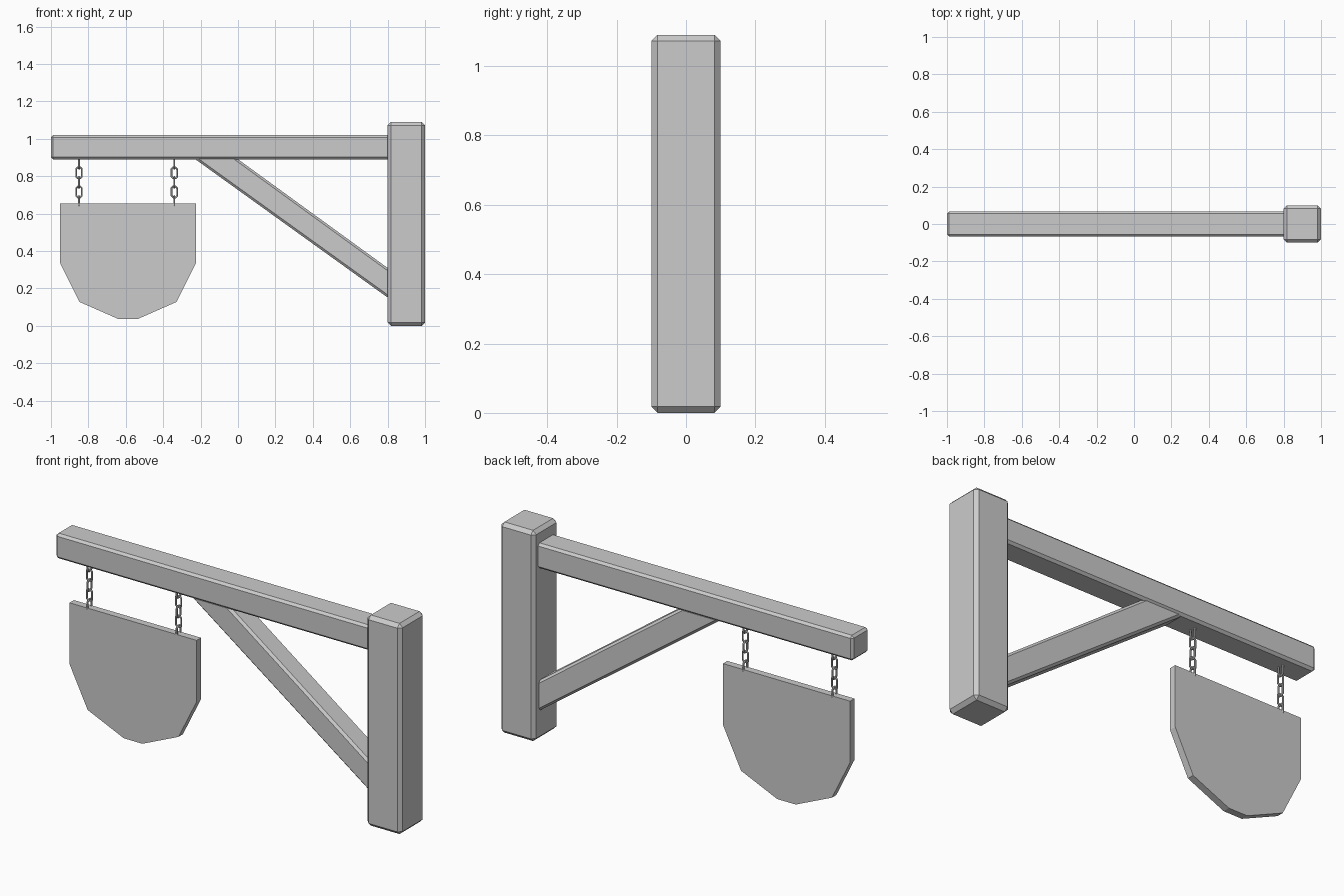
import bpy, bmesh, math
from mathutils import Matrix, Vector

if "Cube" in bpy.data.objects:
    bpy.data.objects.remove(bpy.data.objects["Cube"])


def finish(name, bm):
    bmesh.ops.recalc_face_normals(bm, faces=bm.faces[:])
    mesh = bpy.data.meshes.new(name)
    bm.to_mesh(mesh)
    bm.free()
    obj = bpy.data.objects.new(name, mesh)
    bpy.context.collection.objects.link(obj)
    return obj


def bevelled_box(name, lo, hi, width):
    lo, hi = Vector(lo), Vector(hi)
    bm = bmesh.new()
    bmesh.ops.create_cube(bm, size=1)
    for v in bm.verts:
        v.co = (lo + hi) / 2 + v.co * (hi - lo)
    bmesh.ops.bevel(bm, geom=bm.edges[:], offset=width, segments=1, affect='EDGES')
    return finish(name, bm)


def slab(points, half):
    """Closed x-z outline extruded along y."""
    bm = bmesh.new()
    face = bm.faces.new([bm.verts.new((x, -half, z)) for x, z in points])
    ext = bmesh.ops.extrude_face_region(bm, geom=[face], use_keep_orig=True)
    for v in ext['geom']:
        if isinstance(v, bmesh.types.BMVert):
            v.co.y = half
    return bm


def chain_link(name, x, z, turned, radius=0.0165, wire=0.005, stretch=0.014):
    """Stretched eight-sided ring with a six-sided wire."""
    bm = bmesh.new()
    rings = []
    for i in range(8):
        a = math.radians(22.5 + 45 * i)
        shift = math.copysign(stretch, math.sin(a))
        ring = []
        for j in range(6):
            b = math.tau * j / 6
            r = radius + wire * math.cos(b)
            ring.append(bm.verts.new((r * math.cos(a), wire * math.sin(b),
                                      r * math.sin(a) + shift)))
        rings.append(ring)
    for i in range(8):
        p, q = rings[i], rings[(i + 1) % 8]
        for j in range(6):
            k = (j + 1) % 6
            bm.faces.new((p[j], p[k], q[k], q[j]))
    if turned:
        bm.transform(Matrix.Rotation(math.pi / 2, 4, 'Z'))
    bm.transform(Matrix.Translation((x, 0, z)))
    return finish(name, bm)


# Upright post and horizontal beam
bevelled_box("post", (0.8, -0.1, 0), (1.0, 0.1, 1.09), 0.018)
bevelled_box("beam", (-1.0, -0.067, 0.89), (0.815, 0.067, 1.02), 0.012)

# Diagonal brace with chamfered long edges
bm = slab([(-0.23, 0.892), (-0.002, 0.892), (0.802, 0.308), (0.802, 0.15)], 0.06)
long_edges = [e for e in bm.edges if e.calc_length() > 0.5]
bmesh.ops.bevel(bm, geom=long_edges, offset=0.012, segments=1, affect='EDGES')
finish("brace", bm)

# Hanging board, mirrored outline about its centre
cx = -0.588
half_outline = [(0.364, 0.655), (0.364, 0.338), (0.26, 0.128), (0.053, 0.037)]
outline = [(cx + x, z) for x, z in half_outline]
outline += [(cx - x, z) for x, z in reversed(half_outline)]
finish("sign_board", slab(outline, 0.018))

# Two chains of alternating links
for side, x in (("left", -0.85), ("right", -0.34)):
    for i in range(5):
        chain_link(f"{side}_chain_link_{i + 1}", x, 0.869 - 0.051 * i, i % 2 == 0)
